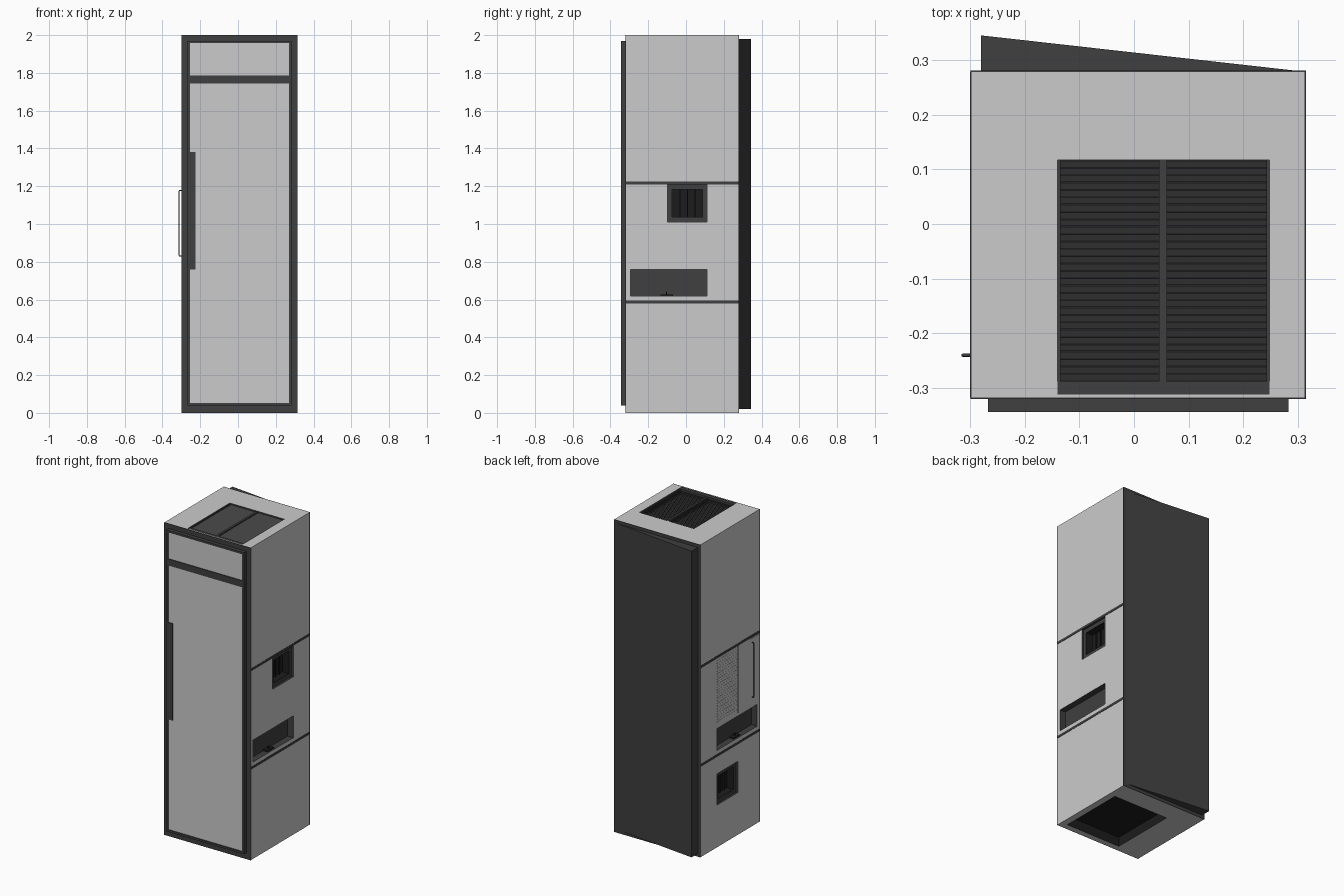
import bpy, bmesh, math

if "Cube" in bpy.data.objects:
    bpy.data.objects.remove(bpy.data.objects["Cube"])

def mat(name, v):
    m = bpy.data.materials.new(name)
    m.diffuse_color = (v, v, v, 1)
    m.use_nodes = True
    m.node_tree.nodes["Principled BSDF"].inputs["Base Color"].default_value = m.diffuse_color
    return m

DARK, BLACK = mat("dark_grey", 0.05), mat("near_black", 0.012)

def prism(name, pts, z0, z1, m=None):
    """Extrude an xy outline from z0 to z1."""
    bm = bmesh.new()
    f = bm.faces.new([bm.verts.new((x, y, z0)) for x, y in pts])
    up = bmesh.ops.extrude_face_region(bm, geom=[f])["geom"]
    bmesh.ops.translate(bm, vec=(0, 0, z1 - z0),
                        verts=[g for g in up if isinstance(g, bmesh.types.BMVert)])
    bmesh.ops.recalc_face_normals(bm, faces=bm.faces)
    me = bpy.data.meshes.new(name)
    bm.to_mesh(me)
    bm.free()
    ob = bpy.data.objects.new(name, me)
    bpy.context.collection.objects.link(ob)
    if m:
        me.materials.append(m)
    return ob

def box(name, x, y, z, m=None):
    return prism(name, [(x[0], y[0]), (x[1], y[0]), (x[1], y[1]), (x[0], y[1])], z[0], z[1], m)

def front_frame(name, x, y, z, w, m):
    """Four bars around a rectangle in the xz plane."""
    box(name + "_left", (x[0], x[0] + w), y, z, m)
    box(name + "_right", (x[1] - w, x[1]), y, z, m)
    for n, a in (("bottom", z[0]), ("top", z[1] - w)):
        box(f"{name}_{n}", (x[0] + w, x[1] - w), y, (a, a + w), m)

def carve(ob, x, y, z, m):
    """Cut a pocket whose walls take the cutter's material."""
    c = box("cutter", x, y, z, m)
    c.hide_render = True
    b = ob.modifiers.new("pocket", 'BOOLEAN')
    b.object, b.operation, b.solver = c, 'DIFFERENCE', 'EXACT'
    b.material_mode = 'TRANSFER'
    bpy.context.view_layer.objects.active = ob
    bpy.ops.object.modifier_apply(modifier=b.name)
    bpy.data.objects.remove(c)

L, R, F, B = -0.298, 0.313, -0.317, 0.278

# cabinet body with pockets
body = box("cabinet_body", (L, R), (F, B), (0, 2), mat("light_grey", 0.6))
carve(body, (-0.14, 0.248), (-0.312, 0.117), (1.96, 2.1), DARK)
carve(body, (-0.12, 0.27), (-0.28, 0.15), (-0.1, 0.06), BLACK)

def side(s, depth):
    return (R - depth, R + 0.1) if s > 0 else (L - 0.1, L + depth)

for s, zw in ((1, 1.01), (-1, 0.27)):
    carve(body, side(s, 0.04), (-0.295, 0.112), (0.62, 0.76), DARK)
    carve(body, side(s, 0.012), (-0.098, 0.112), (zw, zw + 0.2), DARK)
    carve(body, side(s, 0.06), (-0.073, 0.087), (zw + 0.027, zw + 0.173), BLACK)

# side window bars, trim strips and slot latches
for s, zw, n in ((1, 1.01, "right"), (-1, 0.27, "left")):
    e = R if s > 0 else L
    def out(a, b):
        return tuple(sorted((e + s * a, e + s * b)))
    for i in range(3):
        y = -0.035 + i * 0.04
        box(f"{n}_window_bar_{i}", out(-0.058, -0.05), (y, y + 0.006), (zw + 0.027, zw + 0.173), BLACK)
    for i, z in enumerate((0.58, 1.21)):
        box(f"{n}_trim_{i}", out(-0.004, 0.002), (F, B), (z, z + 0.015), DARK)
    box(f"{n}_slot_latch_base", out(-0.04, -0.01), (-0.135, -0.07), (0.62, 0.628), BLACK)
    box(f"{n}_slot_latch_pin", out(-0.03, -0.02), (-0.106, -0.1), (0.628, 0.642), BLACK)

# back: thin plate and tapered duct
box("back_plate", (L - 0.001, R + 0.002), (B, 0.281), (0, 2), DARK)
prism("back_wedge_panel", [(-0.28, 0.28), (0.3, 0.28), (-0.28, 0.345)], 0.02, 1.98, DARK)

# front rim and door
box("front_rim", (L - 0.001, R + 0.002), (-0.32, F), (0, 2), DARK)
front_frame("door_frame", (-0.267, 0.283), (-0.344, -0.32), (0.04, 1.97), 0.013, DARK)
box("door_panel", (-0.254, 0.27), (-0.338, -0.32), (0.053, 1.957))
box("door_crossbar", (-0.254, 0.27), (-0.343, -0.338), (1.745, 1.787), DARK)
box("door_pull_strip", (-0.254, -0.224), (-0.344, -0.338), (0.76, 1.38), DARK)

# roof vent: centre divider, edges and tilted louvres
box("vent_front_ledge", (-0.14, 0.248), (-0.312, -0.288), (1.96, 1.998), DARK)
for i, x in enumerate((-0.14, 0.046, 0.242)):
    box(f"vent_rail_{i}", (x, x + (0.014 if i == 1 else 0.006)), (-0.288, 0.117), (1.96, 1.997), DARK)
COUNT = 30
for j, (x0, x1) in enumerate(((-0.134, 0.046), (0.06, 0.242))):
    slat = box(f"vent_louvres_{j}", (x0, x1), (-0.0065, 0.0065), (-0.0015, 0.0015), DARK)
    slat.rotation_euler.x = math.radians(25)
    slat.location = (0, -0.28, 1.988)
    arr = slat.modifiers.new("repeat", 'ARRAY')
    arr.count = COUNT
    arr.use_relative_offset = False
    arr.use_constant_offset = True
    step = 0.39 / (COUNT - 1)
    a = math.radians(25)
    arr.constant_offset_displace = (0, step * math.cos(a), -step * math.sin(a))

# left hatch: door plate, seam strip and fine ribs
box("hatch_plate", (L - 0.002, L), (-0.317, -0.22), (0.8, 1.205))
box("hatch_seam", (L - 0.002, L), (-0.102, -0.094), (0.78, 1.21), DARK)
for i in range(24):
    z = 0.8 + i * 0.017
    box(f"hatch_rib_{i}", (L - 0.001, L), (-0.09, 0.11), (z, z + 0.005))

# left bar handle
cu = bpy.data.curves.new("side_handle", 'CURVE')
cu.dimensions = '3D'
cu.bevel_depth, cu.bevel_resolution = 0.003, 2
cu.use_fill_caps = True
sp = cu.splines.new('POLY')
path = [(-0.297, 0.83), (-0.309, 0.83), (-0.313, 0.836), (-0.313, 1.172), (-0.309, 1.178), (-0.297, 1.178)]
sp.points.add(len(path) - 1)
for p, (x, z) in zip(sp.points, path):
    p.co = (x, -0.24, z, 1)
cu.materials.append(DARK)
bpy.context.collection.objects.link(bpy.data.objects.new("side_handle", cu))
